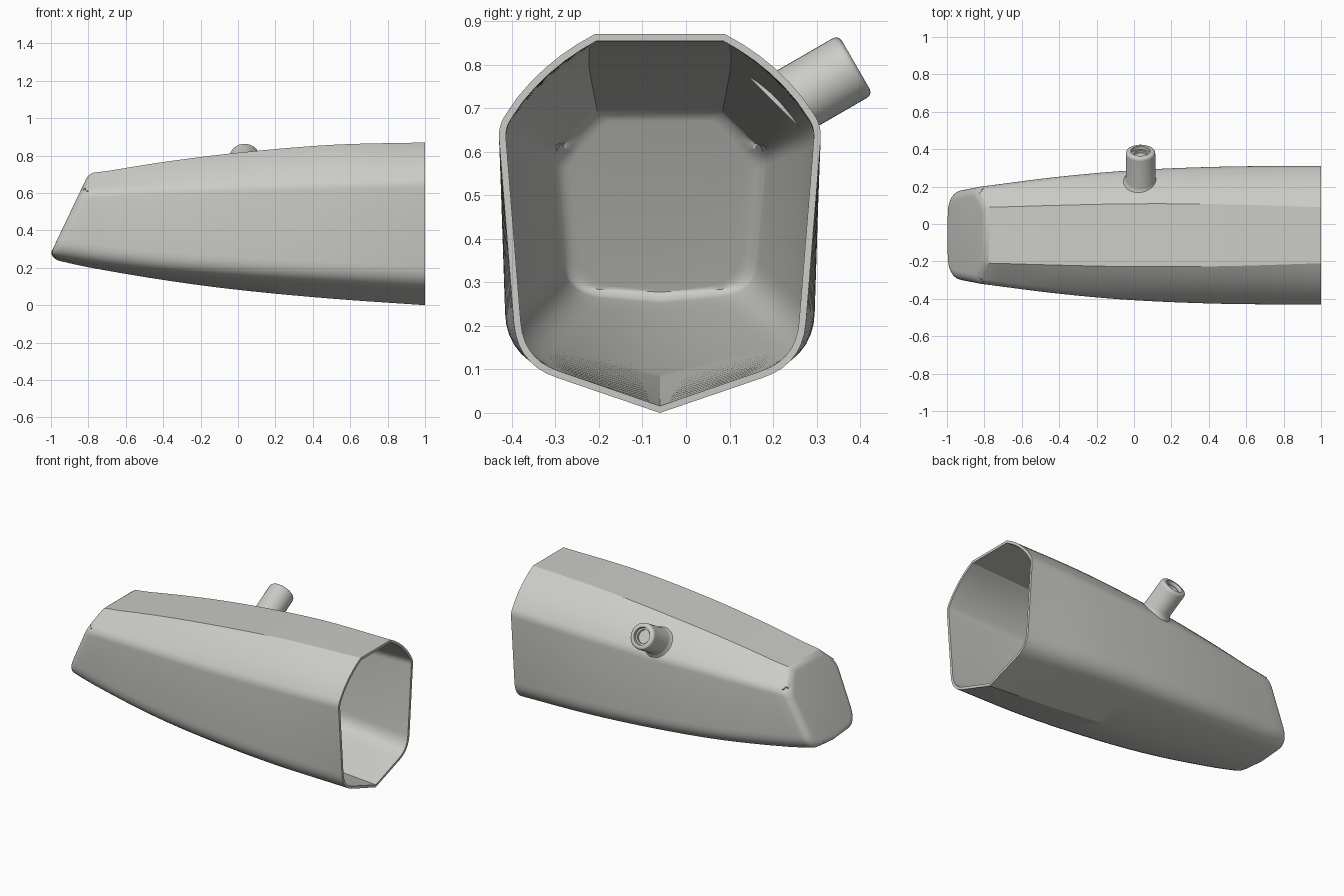
import bpy, bmesh, math
from mathutils import Vector

if "Cube" in bpy.data.objects:
    bpy.data.objects.remove(bpy.data.objects["Cube"])

Y0 = -0.06          # centre plane of the housing
MID_Z = 0.47

grey = bpy.data.materials.new("light_grey")
grey.diffuse_color = (0.6, 0.6, 0.57, 1)
grey.use_nodes = True
grey.node_tree.nodes["Principled BSDF"].inputs["Base Color"].default_value = grey.diffuse_color

# stations along the length, and the section measures at each
XS = (-1.0, -0.8, -0.4, 0.0, 0.5, 1.0)
TOP = (0.665, 0.70, 0.765, 0.815, 0.857, 0.87)
TOP_W = (0.14, 0.148, 0.16, 0.168, 0.165, 0.15)
SHOULDER_Z = (0.59, 0.60, 0.62, 0.633, 0.647, 0.66)
SHOULDER_W = (0.237, 0.263, 0.313, 0.348, 0.368, 0.372)
LOW_W = (0.225, 0.255, 0.308, 0.34, 0.353, 0.328)
KEEL = (0.247, 0.203, 0.135, 0.082, 0.035, 0.0)
DROP = (0.018, 0.03, 0.055, 0.08, 0.1, 0.112)
BULGE = (0.0, 0.0, 0.006, 0.012, 0.018, 0.022)


def slope(vals, i):
    a, b = max(i - 1, 0), min(i + 1, len(XS) - 1)
    return (vals[b] - vals[a]) / (XS[b] - XS[a])


def sample(vals, x):
    """Smooth interpolation between stations."""
    x = min(max(x, XS[0]), XS[-1])
    i = max(k for k in range(len(XS) - 1) if XS[k] <= x)
    h = XS[i + 1] - XS[i]
    t = (x - XS[i]) / h
    return ((2*t**3 - 3*t**2 + 1) * vals[i] + (t**3 - 2*t**2 + t) * h * slope(vals, i)
            + (3*t**2 - 2*t**3) * vals[i + 1] + (t**3 - t**2) * h * slope(vals, i + 1))


def rounded(prev, corner, nxt, size, n):
    a = corner + (prev - corner).normalized() * size
    b = corner + (nxt - corner).normalized() * size
    return [a * (1-t)**2 + corner * 2*t*(1-t) + b * t*t for t in (k / n for k in range(n + 1))]


def section(x):
    """Closed outline (offset from centre plane, z) at one station."""
    keel = Vector((0, sample(KEEL, x)))
    low = Vector((sample(LOW_W, x), keel.y + sample(DROP, x)))
    shoulder = Vector((sample(SHOULDER_W, x), sample(SHOULDER_Z, x)))
    top = Vector((sample(TOP_W, x), sample(TOP, x)))
    d = top - shoulder
    out = Vector((d.y, -d.x)).normalized() * sample(BULGE, x)
    arc = [shoulder + d * t + out * 4 * t * (1 - t) for t in (0.25, 0.4, 0.55, 0.7, 0.85, 1)]
    half = [keel] + rounded(keel, low, shoulder, 0.095, 7)
    half += rounded(low, shoulder, arc[0], 0.03, 4) + arc
    return half + [Vector((-p.x, p.y)) for p in reversed(half[1:])]


def end_x(z):
    """Slanted closed end."""
    return -1.0 + max(z - 0.28, 0) * 0.476


def make(name, bm):
    bmesh.ops.recalc_face_normals(bm, faces=bm.faces)
    mesh = bpy.data.meshes.new(name)
    bm.to_mesh(mesh)
    bm.free()
    mesh.materials.append(grey)
    ob = bpy.data.objects.new(name, mesh)
    bpy.context.collection.objects.link(ob)
    return ob


def smooth(ob, angle):
    bpy.ops.object.select_all(action='DESELECT')
    ob.select_set(True)
    bpy.context.view_layer.objects.active = ob
    bpy.ops.object.shade_smooth_by_angle(angle=math.radians(angle))


def bridge(bm, rings):
    for a, b in zip(rings, rings[1:]):
        n = len(a)
        for i in range(n):
            bm.faces.new((a[i], a[(i + 1) % n], b[(i + 1) % n], b[i]))


# housing: lofted sections, rounded into the slanted end
bm = bmesh.new()
R = 0.045
COUNT = len(section(0))
rings = []
STEPS = [(k / 28, R, 0) for k in range(29)]
STEPS += [(1, R * (1 - math.sin(a)), R * (1 - math.cos(a)))
          for a in (math.radians(15 * k) for k in range(1, 7))]
for u, back, inset in STEPS:
    ring = []
    for k in range(COUNT):
        x = 1 - 1.9 * u
        for _ in range(8):
            p = section(x)[k]
            x = 1 + u * (end_x(p.y) + back - 1)
        y = p.x * (1 - inset / 0.24)
        up = p.y > MID_Z
        z = MID_Z + (p.y - MID_Z) * (1 - inset * (0.45 if up else 0.9) / 0.22)
        if u == 1:
            x = end_x(z) + back * (0.5 if z > 0.62 else 1)
        ring.append(bm.verts.new((x, Y0 + y, z)))
    rings.append(ring)
bridge(bm, rings)
bm.faces.new(rings[-1])
housing = make("housing", bm)
wall = housing.modifiers.new("wall", 'SOLIDIFY')
wall.thickness = 0.016
wall.offset = -1
bpy.context.view_layer.objects.active = housing
housing.select_set(True)
bpy.ops.object.modifier_apply(modifier=wall.name)
smooth(housing, 28)

# side spout: flared foot on the sloped shoulder, rounded lip, stepped recess
axis = Vector((0, math.cos(math.radians(30)), 0.5))
side = Vector((1, 0, 0))
across = axis.cross(side)
tip = Vector((0.035, 0.39, 0.80))
foot = tip - axis * 0.192
normal = Vector((0, 1, 1)).normalized()
N = 40
bm = bmesh.new()
rings = []


def spout_ring(r, height=None, depth=None):
    ring = []
    for k in range(N):
        a = 2 * math.pi * k / N
        p = tip + (side * math.cos(a) + across * math.sin(a)) * r
        if depth is None:
            s = (height - (p - foot).dot(normal)) / axis.dot(normal)
        else:
            s = -depth
        ring.append(bm.verts.new(p + axis * s))
    rings.append(ring)


for r, h in ((0.098, -0.008), (0.090, 0.004), (0.083, 0.014), (0.079, 0.028)):
    spout_ring(r, height=h)
for r, d in ((0.079, 0.018), (0.0775, 0.009), (0.073, 0.003), (0.065, 0.0),
             (0.052, 0.0), (0.050, 0.02), (0.040, 0.02), (0.040, 0.035)):
    spout_ring(r, depth=d)
bridge(bm, rings)
bm.faces.new(rings[-1])
smooth(make("spout", bm), 35)
